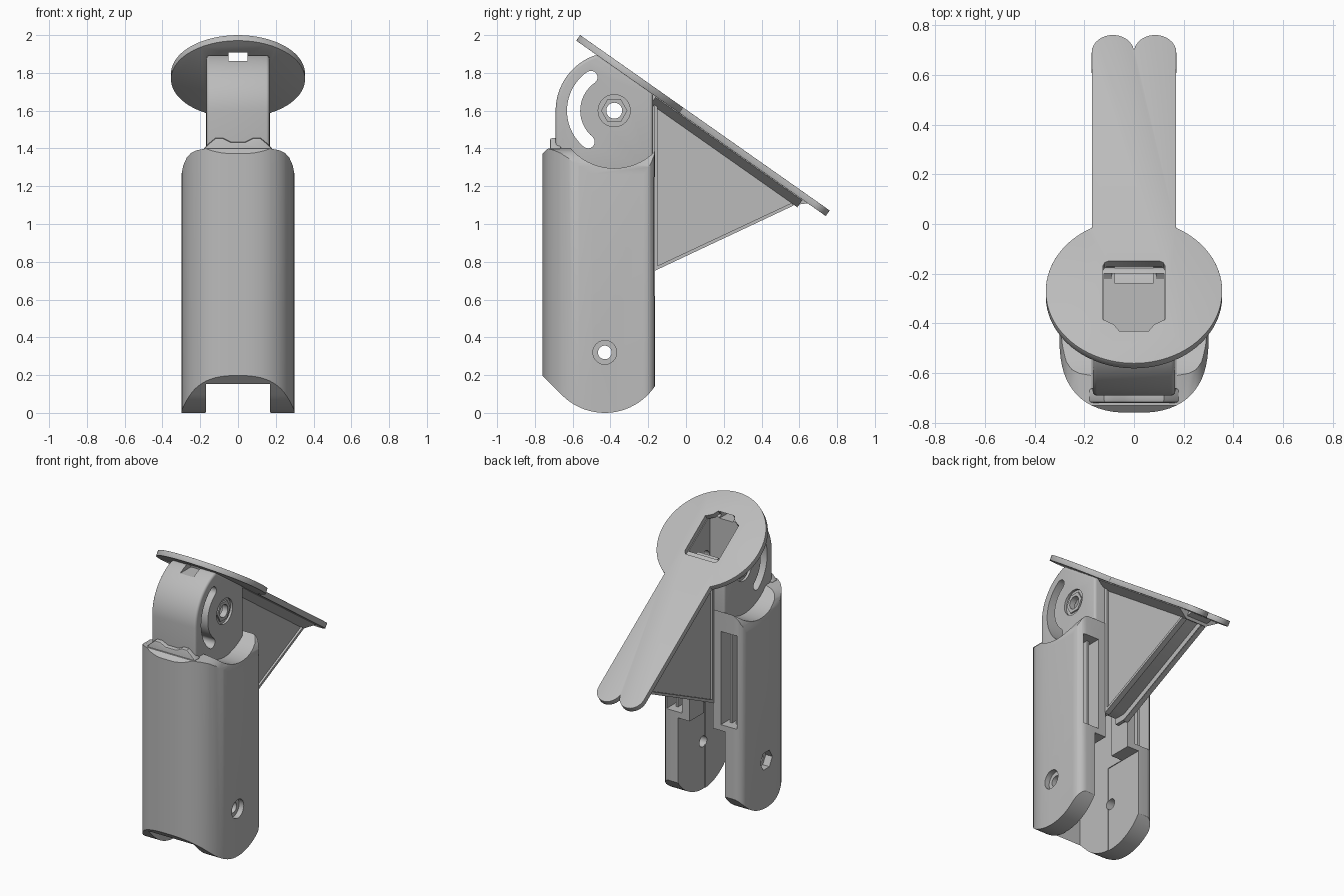
import bpy, bmesh
from math import sin, cos, pi, radians
from mathutils import Matrix

if "Cube" in bpy.data.objects:
    bpy.data.objects.remove(bpy.data.objects["Cube"])

grey = bpy.data.materials.new("plain grey")
grey.use_nodes = True
GREY = (0.5, 0.5, 0.5, 1)
grey.diffuse_color = GREY
grey.node_tree.nodes["Principled BSDF"].inputs["Base Color"].default_value = GREY

PIVOT = (-0.38, 1.6)
SCREW = (-0.43, 0.32)
TILT = radians(35.1)
PLATE = Matrix.Translation((0, -0.27, 1.796)) @ Matrix.Rotation(-TILT, 4, 'X')


def prism(name, pts, axis, lo, hi, matrix=None):
    """Extrude a closed 2D outline along one axis."""
    place = {'x': lambda a, b, c: (c, a, b),
             'y': lambda a, b, c: (a, c, b),
             'z': lambda a, b, c: (a, b, c)}[axis]
    bm = bmesh.new()
    rings = [[bm.verts.new(place(a, b, c)) for a, b in pts] for c in (lo, hi)]
    bm.faces.new(rings[0])
    bm.faces.new(rings[1])
    n = len(pts)
    for i in range(n):
        j = (i + 1) % n
        bm.faces.new((rings[0][i], rings[0][j], rings[1][j], rings[1][i]))
    if matrix:
        bm.transform(matrix)
    bmesh.ops.recalc_face_normals(bm, faces=bm.faces)
    mesh = bpy.data.meshes.new(name)
    bm.to_mesh(mesh)
    bm.free()
    mesh.materials.append(grey)
    ob = bpy.data.objects.new(name, mesh)
    bpy.context.collection.objects.link(ob)
    return ob


def box(name, x0, x1, y0, y1, z0, z1):
    return prism(name, [(x0, y0), (x1, y0), (x1, y1), (x0, y1)], 'z', z0, z1)


def arc(center, r, start, end, steps):
    span = [radians(start + (end - start) * i / steps) for i in range(steps + 1)]
    return [(center[0] + r * cos(t), center[1] + r * sin(t)) for t in span]


def disc(center, r, x0, x1, sides=40):
    return prism("disc", arc(center, r, 0, 360, sides)[:-1], 'x', x0, x1)


def apply(ob):
    deps = bpy.context.evaluated_depsgraph_get()
    mesh = bpy.data.meshes.new_from_object(ob.evaluated_get(deps))
    ob.modifiers.clear()
    ob.data = mesh


def bevel(ob, width, segments=2, angle=50):
    m = ob.modifiers.new("bevel", 'BEVEL')
    m.width, m.segments, m.limit_method = width, segments, 'ANGLE'
    m.angle_limit = radians(angle)
    apply(ob)


def combine(ob, cutter, how='DIFFERENCE'):
    m = ob.modifiers.new("cut", 'BOOLEAN')
    m.object, m.operation, m.solver = cutter, how, 'EXACT'
    apply(ob)
    bpy.data.objects.remove(cutter)


def mirrored(pts):
    return pts + [(-a, b) for a, b in reversed(pts)]


# Handle body: rounded plan trimmed by its side and front outlines
front = []
for i in range(1, 17):
    t = pi / 2 * (1 - i / 16)
    front.append((0.3 * cos(t) ** 0.77, -0.45 - 0.31 * sin(t) ** 0.77))
plan = mirrored(front + arc((0.24, -0.225), 0.06, 0, 90, 6))
body = prism("handle_body", plan, 'z', -0.1, 1.5)
side = [(-0.8, 0.238)] + arc(SCREW, 0.32, 225, 330, 24)
side += [(0, 0.3), (0, 1.41), (-0.69, 1.41), (-0.73, 1.4), (-0.752, 1.38), (-0.8, 1.33)]
combine(body, prism("side_trim", side, 'x', -1, 1), 'INTERSECT')
shoulders = mirrored([(0.32, -0.2), (0.32, 1.2), (0.3, 1.26), (0.29, 1.31),
                      (0.272, 1.35), (0.25, 1.375), (0.22, 1.39), (0.17, 1.4)])
combine(body, prism("front_trim", shoulders, 'y', -1, 1), 'INTERSECT')
combine(body, disc(PIVOT, 0.305, -1, 1, 64))

# Hollow inside, narrow rear gap, wide lower opening
combine(body, box("cavity", -0.17, 0.17, -0.715, -0.32, -0.3, 2))
combine(body, box("rear_gap", -0.088, 0.088, -0.4, 0.1, -0.25, 2.1))
combine(body, box("lower_opening", -0.175, 0.175, -0.45, 0.2, -0.35, 0.58))

# Rear slots and their ribs, screw hole, countersink and nut pocket
for s in (-1, 1):
    x0, x1 = sorted((s * 0.145, s * 0.262))
    combine(body, box("slot", x0, x1, -0.275, 0, 0.62, 1.25))
    for x in (0.18, 0.225):
        box("slot_rib", s * x - 0.008, s * x + 0.008, -0.28, -0.225, 0.61, 1.26)
combine(body, disc(SCREW, 0.036, -0.6, 0.6))
combine(body, disc(SCREW, 0.063, 0.265, 0.6))
combine(body, disc(SCREW, 0.065, -0.6, -0.25, 6))

# Raised lip where the body meets the arm
lip_outline = mirrored([(0.18, 1.36), (0.18, 1.4), (0.15, 1.43), (0.12, 1.455),
                        (0.08, 1.455), (0.04, 1.435)])
lip = prism("front_lip", lip_outline, 'y', -0.72, -0.66)
bevel(lip, 0.012)

# Pivoting arm with rounded head, clipped under the plate
under = lambda y: 1.757 - 0.703 * (y + 0.27)
head = arc(PIVOT, 0.31, 107, 180, 24)
arm = prism("pivot_arm", head + [(-0.69, 1.28), (-0.175, 1.28), (-0.175, under(-0.175))],
            'x', -0.166, 0.166)
bevel(arm, 0.04, 4)
track = arc(PIVOT, 0.25, 125, 230, 24)
track += arc(arc(PIVOT, 0.215, 230, 230, 1)[0], 0.035, 230, 410, 8)[1:-1]
track += arc(PIVOT, 0.18, 230, 125, 24)
track += arc(arc(PIVOT, 0.215, 125, 125, 1)[0], 0.035, 305, 485, 8)[1:-1]
combine(arm, prism("track", track, 'x', -1, 1))
combine(arm, box("arm_hollow", -0.12, 0.12, -0.43, -0.2, 1.34, 2.2))
combine(arm, box("notch", -0.05, 0.05, -0.62, -0.35, 1.862, 2.2))
combine(arm, disc(PIVOT, 0.042, -1.1, 1.1))
for s in (-1, 1):
    x0, x1 = sorted((s * 0.15, s * 0.5))
    combine(arm, disc(PIVOT, 0.085, x0, x1))
    x0, x1 = sorted((s * 0.13, s * 0.16))
    nut = disc(PIVOT, 0.07, x0, x1, 6)
    nut.name = "pivot_nut"
    combine(nut, disc(PIVOT, 0.042, -1, 1))
    combine(arm, disc(PIVOT, 0.05, x0, x1))

# Tilted plate: round head, long tongue, double-lobed end
edge = arc((0, 0), 0.355, 270, 421.4, 40)
edge += arc((0.085, 1.175), 0.085, 0, 165, 14)
plate = prism("tilted_plate", mirrored(edge[1:] + [(0.001, 1.19)]) + [edge[0]],
              'z', -0.036, 0, PLATE)
bevel(plate, 0.007)
window = mirrored([(0.06, -0.195), (0.08, -0.165), (0.105, -0.15), (0.125, -0.14),
                   (0.125, 0.125), (0.118, 0.14), (0.105, 0.147)])
combine(plate, prism("window", window, 'z', -0.3, 0.3, PLATE))
combine(plate, box("plate_notch", -0.05, 0.05, -0.7, -0.3, 1.862, 1.908))

# Triangular gusset with rims and a grooved underside
gusset = prism("gusset", [(-0.24, 0.755), (-0.16, 0.755), (0.57, 1.1), (0.65, under(0.65)),
                          (-0.16, under(-0.16)), (-0.24, 1.7)], 'x', -0.078, 0.078)
combine(gusset, prism("groove", [(-0.4, 0.6), (-0.16, 0.7), (0.6, 1.06), (0.56, 1.135),
                                 (-0.16, 0.795), (-0.4, 0.795)], 'x', -0.055, 0.055))
for s in (-1, 1):
    x0, x1 = sorted((s * 0.06, s * 0.092))
    prism("gusset_lower_rim", [(-0.17, 0.75), (0.57, 1.098), (0.56, 1.112), (-0.17, 0.77)],
          'x', x0, x1)
    prism("gusset_rear_rim", [(-0.17, 0.75), (-0.15, 0.76), (-0.15, 1.62), (-0.17, 1.64)],
          'x', x0, x1)
flare = mirrored([(0.15, -0.03), (0.15, -0.04), (0.076, -0.085)])
prism("gusset_flare", flare, 'y', 0.16, 1.11, PLATE)

# Smooth shading with sharp edges kept
bpy.ops.object.select_all(action='DESELECT')
for ob in bpy.context.collection.objects:
    if ob.type == 'MESH' and grey.name in ob.data.materials:
        ob.select_set(True)
        bpy.context.view_layer.objects.active = ob
bpy.ops.object.shade_smooth_by_angle(angle=radians(30))
